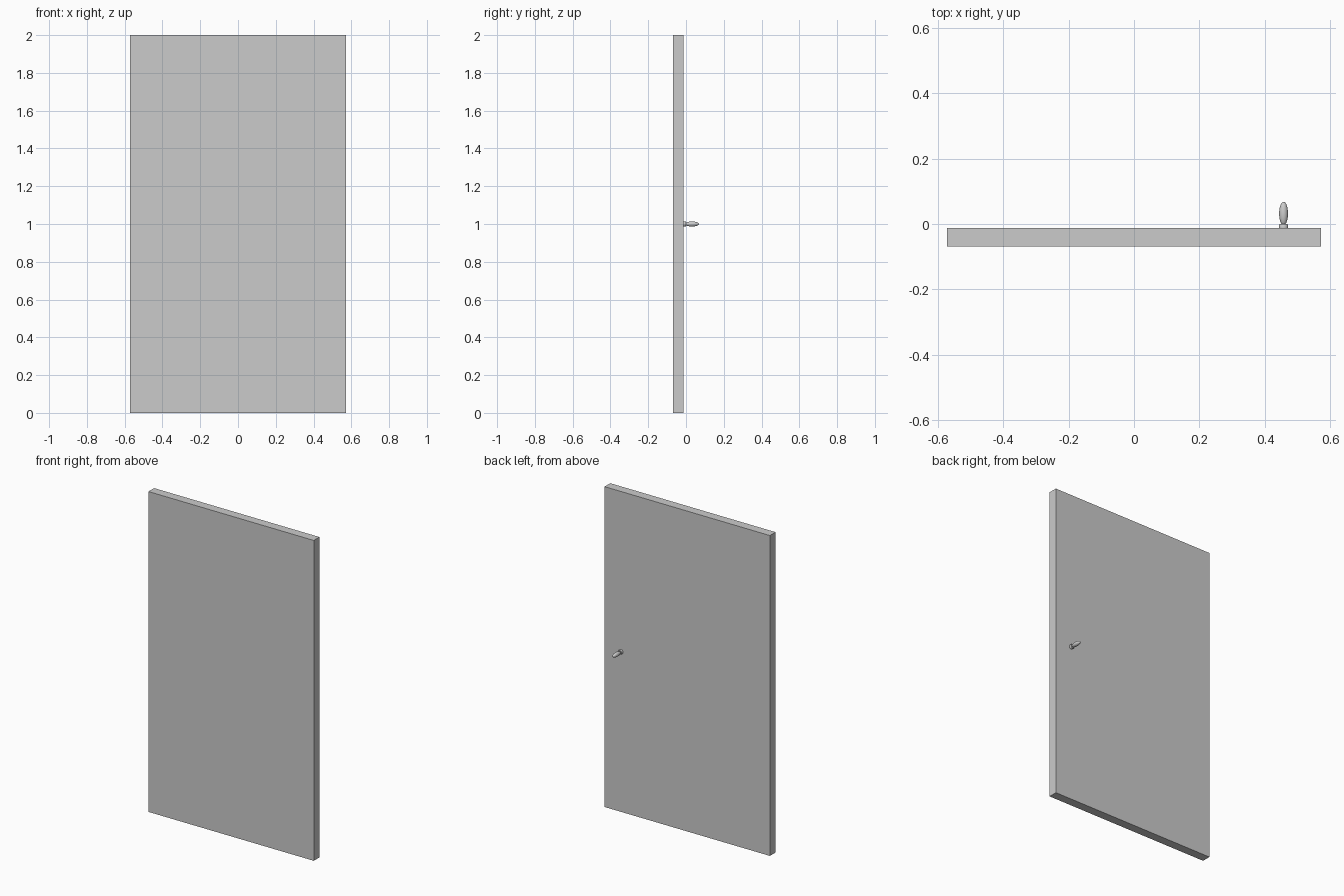
import bpy, bmesh
from math import cos, sin, pi

if "Cube" in bpy.data.objects:
    bpy.data.objects.remove(bpy.data.objects["Cube"])


def make_object(name, bm):
    bmesh.ops.recalc_face_normals(bm, faces=bm.faces)
    mesh = bpy.data.meshes.new(name)
    bm.to_mesh(mesh)
    bm.free()
    obj = bpy.data.objects.new(name, mesh)
    bpy.context.collection.objects.link(obj)
    return obj


def box(name, lo, hi):
    bm = bmesh.new()
    bmesh.ops.create_cube(bm, size=1)
    for v in bm.verts:
        v.co = [(a + b) / 2 + c * (b - a) for a, b, c in zip(lo, hi, v.co)]
    return make_object(name, bm)


def lathe_y(name, profile, x, z, sides=32):
    """Spin (radius, y) points around an axis parallel to y."""
    bm = bmesh.new()
    verts = [bm.verts.new((x + r, y, z)) for r, y in profile]
    edges = [bm.edges.new(pair) for pair in zip(verts, verts[1:])]
    bmesh.ops.spin(bm, geom=verts + edges, cent=(x, 0, z), axis=(0, 1, 0),
                   angle=2 * pi, steps=sides)
    bmesh.ops.remove_doubles(bm, verts=bm.verts, dist=1e-5)
    obj = make_object(name, bm)
    bpy.context.view_layer.objects.active = obj
    obj.select_set(True)
    bpy.ops.object.shade_smooth_by_angle(angle=0.7)
    obj.select_set(False)
    return obj


# Door slab
BACK = -0.012
box("door_panel", (-0.571, -0.068, 0), (0.571, BACK, 2))

# Handle on the back face: flared collar, narrow neck, elongated oval grip
collar = [(0, BACK), (0.014, BACK), (0.0142, -0.003), (0.012, 0.0)]
centre, half_length, radius = 0.032, 0.036, 0.0135
start = 0.85 * pi
grip = [(radius * sin(a), centre + half_length * cos(a))
        for a in (start * (1 - i / 14) for i in range(15))]
grip[-1] = (0, centre + half_length)
lathe_y("door_handle", collar + grip, 0.457, 1.0)
